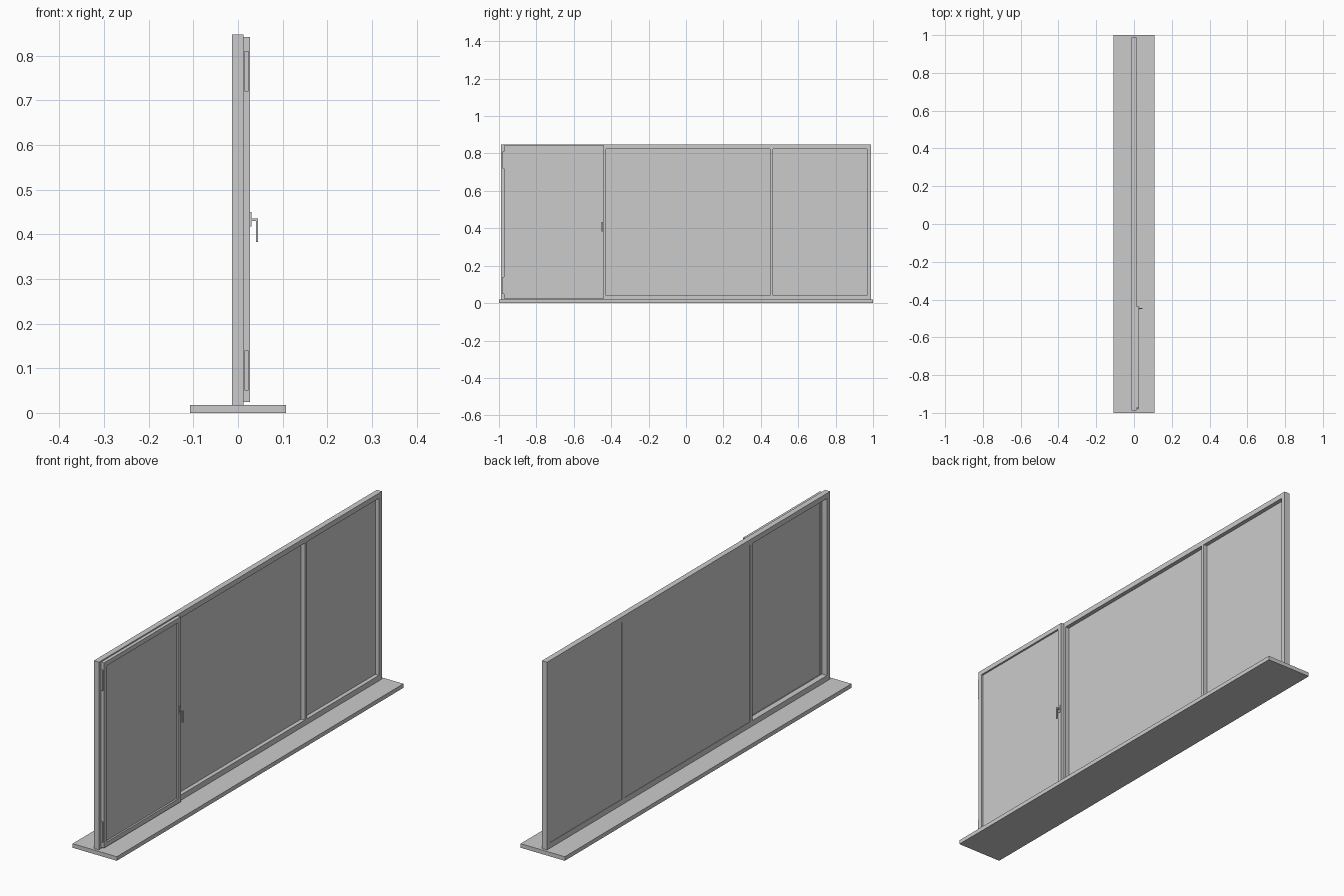
import bpy
import bmesh
from mathutils import Vector

cube = bpy.data.objects.get("Cube")
if cube:
    bpy.data.objects.remove(cube, do_unlink=True)

grey = bpy.data.materials.new("light_grey")
grey.use_nodes = True
COLOUR = (0.6, 0.6, 0.6, 1)
grey.diffuse_color = COLOUR
grey.node_tree.nodes["Principled BSDF"].inputs["Base Color"].default_value = COLOUR


def finish(name, bm):
    bmesh.ops.recalc_face_normals(bm, faces=bm.faces)
    mesh = bpy.data.meshes.new(name)
    bm.to_mesh(mesh)
    bm.free()
    mesh.materials.append(grey)
    obj = bpy.data.objects.new(name, mesh)
    bpy.context.collection.objects.link(obj)
    return obj


def box(name, xs, ys, zs):
    bm = bmesh.new()
    bmesh.ops.create_cube(bm, size=1)
    for v in bm.verts:
        v.co = Vector([(a + b) / 2 + c * (b - a)
                       for (a, b), c in zip((xs, ys, zs), v.co)])
    return finish(name, bm)


def lattice(name, xs, ys, zs):
    """Frame in the y-z plane; every second cell between the cuts is open."""
    bm = bmesh.new()
    grid = [[bm.verts.new((xs[0], y, z)) for z in zs] for y in ys]
    for i in range(len(ys) - 1):
        for j in range(len(zs) - 1):
            if not (i % 2 and j % 2):
                bm.faces.new((grid[i][j], grid[i + 1][j],
                              grid[i + 1][j + 1], grid[i][j + 1]))
    sides = bmesh.ops.extrude_face_region(bm, geom=bm.faces[:], use_keep_orig=True)
    moved = [g for g in sides["geom"] if isinstance(g, bmesh.types.BMVert)]
    bmesh.ops.translate(bm, verts=moved, vec=(xs[1] - xs[0], 0, 0))
    return finish(name, bm)


# Sill board
box("sill", (-0.108, 0.108), (-1, 1), (0, 0.018))

# Fixed outer frame with two mullions
FRAME_Y = [-0.988, -0.966, -0.444, -0.428, 0.449, 0.465, 0.967, 0.988]
FRAME_Z = [0.018, 0.042, 0.824, 0.847]
lattice("outer_frame", (-0.013, 0.012), FRAME_Y, FRAME_Z)

# Fixed panes, set near the outer face
for name, k in (("centre_pane", 3), ("end_pane", 5)):
    box(name, (-0.011, -0.006), FRAME_Y[k:k + 2], FRAME_Z[1:3])

# Hinged sash overlapping the frame, with its pane
SASH_Y = [-0.973, -0.953, -0.458, -0.438]
SASH_Z = [0.024, 0.044, 0.822, 0.842]
lattice("sash_frame", (0.012, 0.027), SASH_Y, SASH_Z)
box("sash_pane", (0.014, 0.019), SASH_Y[1:3], SASH_Z[1:3])

# Hinges on the sash edge
for name, z in (("lower", 0.05), ("upper", 0.72)):
    box(name + "_hinge_leaf", (0.015, 0.021), (-0.979, -0.973), (z, z + 0.09))
    box(name + "_hinge_knuckle", (0.021, 0.024), (-0.981, -0.973), (z, z + 0.09))

# Handle: back plate, stem and hanging grip
box("handle_plate", (0.027, 0.03), (-0.453, -0.443), (0.417, 0.45))
box("handle_stem", (0.03, 0.04), (-0.451, -0.445), (0.43, 0.435))
box("handle_grip", (0.04, 0.045), (-0.451, -0.445), (0.383, 0.435))
